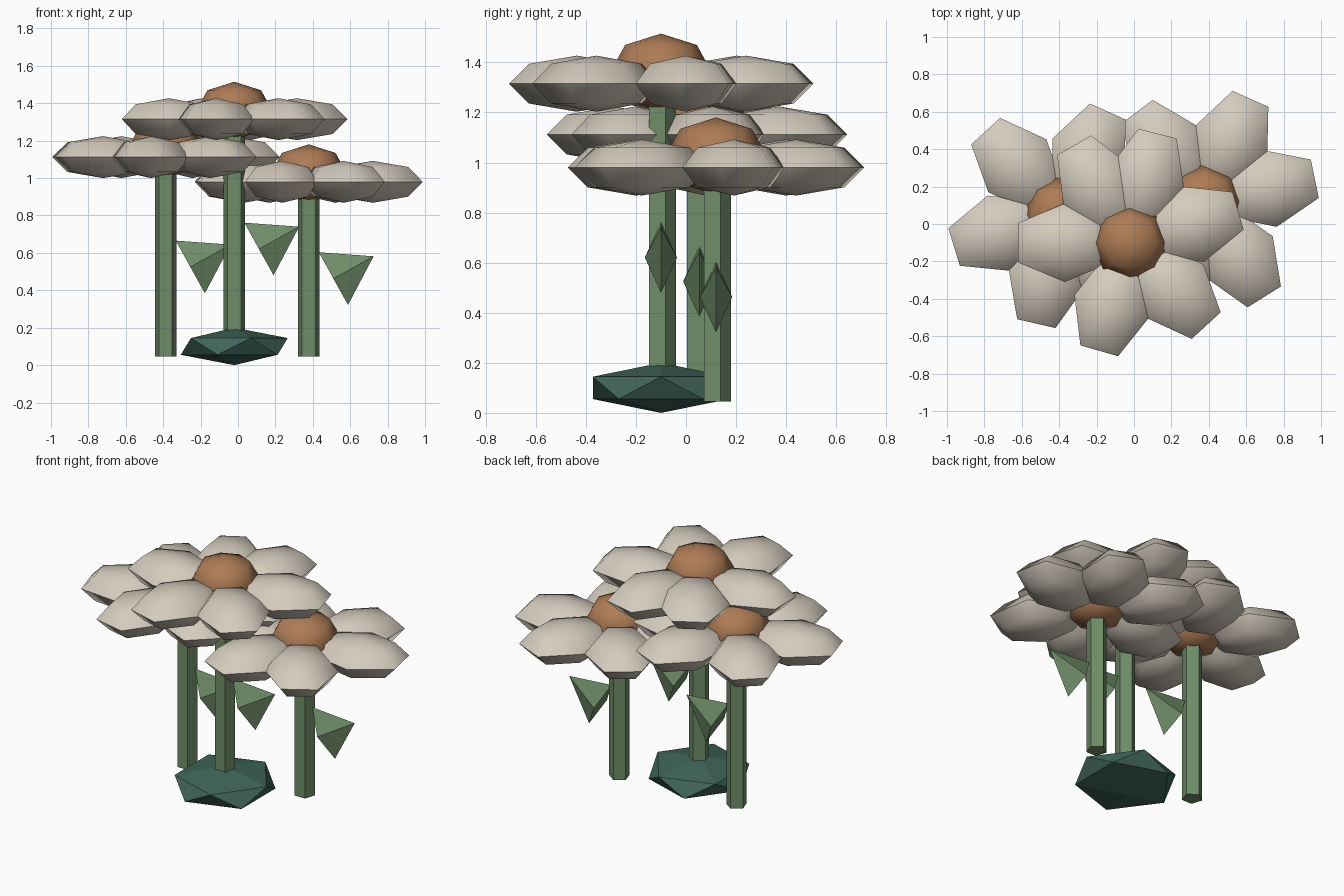
import bpy
from math import radians, cos, sin, atan2
from mathutils import Matrix, Vector

cube = bpy.data.objects.get("Cube")
if cube:
    bpy.data.objects.remove(cube, do_unlink=True)


def material(name, rgb):
    mat = bpy.data.materials.new(name)
    color = (*rgb, 1)
    mat.use_nodes = True
    mat.diffuse_color = color
    mat.node_tree.nodes["Principled BSDF"].inputs["Base Color"].default_value = color
    return mat


cream = material("cream_petal", (0.66, 0.60, 0.51))
brown = material("brown_center", (0.42, 0.20, 0.09))
green = material("stem_green", (0.16, 0.27, 0.14))
teal = material("dark_teal", (0.05, 0.13, 0.10))


def finish(name, mat, matrix, smooth=None):
    """Name, colour, place and shade the primitive just added."""
    obj = bpy.context.object
    obj.name = name
    obj.data.materials.append(mat)
    obj.data.transform(matrix)
    if smooth is not None:
        bpy.ops.object.shade_smooth_by_angle(angle=radians(smooth))
    return obj


def scaled(x, y, z):
    return Matrix.Diagonal((x, y, z, 1))


def flower(label, x, y, z, angles):
    base = Matrix.Translation((x, y, z))

    # Five-sided stem from near the ground up into the flower head
    foot = 0.045
    bpy.ops.mesh.primitive_cylinder_add(vertices=5, radius=0.06, depth=z - foot)
    finish(label + "_stem", green, Matrix.Translation((x, y, (z + foot) / 2)))

    # Domed center
    bpy.ops.mesh.primitive_uv_sphere_add(segments=8, ring_count=4, radius=1)
    finish(label + "_center", brown,
           base @ Matrix.Translation((0, 0, 0.045)) @ scaled(0.203, 0.203, 0.155), 60)

    # Ring of faceted petals, with a flat end pointing outward
    for i, angle in enumerate(angles):
        bpy.ops.mesh.primitive_uv_sphere_add(segments=6, ring_count=4, radius=1)
        finish(f"{label}_petal_{i + 1}", cream,
               base @ Matrix.Rotation(radians(angle), 4, "Z")
               @ Matrix.Translation((0.35, 0, 0)) @ scaled(0.29, 0.21, 0.112), 60)

    # Leaf: flattened four-sided cone leaning outward
    bpy.ops.mesh.primitive_cone_add(vertices=4, radius1=0.161, radius2=0, depth=0.246)
    lean = Matrix.Rotation(radians(61), 4, "Y")
    finish(label + "_leaf", green,
           Matrix.Translation((x + 0.132, y, z * 0.472)) @ lean
           @ Matrix.Translation((0, 0, 0.123)) @ scaled(1, 0.4, 1))


flower("middle_flower", -0.02, -0.10, 1.315, (16.5, 76, 120, 180, 254, 312.5))
flower("right_flower", -0.387, 0.053, 1.112, (9, 65.7, 132.5, 197, 257, 313))
flower("left_flower", 0.378, 0.12, 0.98, (11.7, 66, 127, 187, 246, 302))

# Flattened faceted clump at the foot of the middle stem
bpy.ops.mesh.primitive_ico_sphere_add(subdivisions=1, radius=1)
finish("base_clump", teal, Matrix.Translation((-0.02, -0.10, 0.1)) @ scaled(0.32, 0.32, 0.1))
